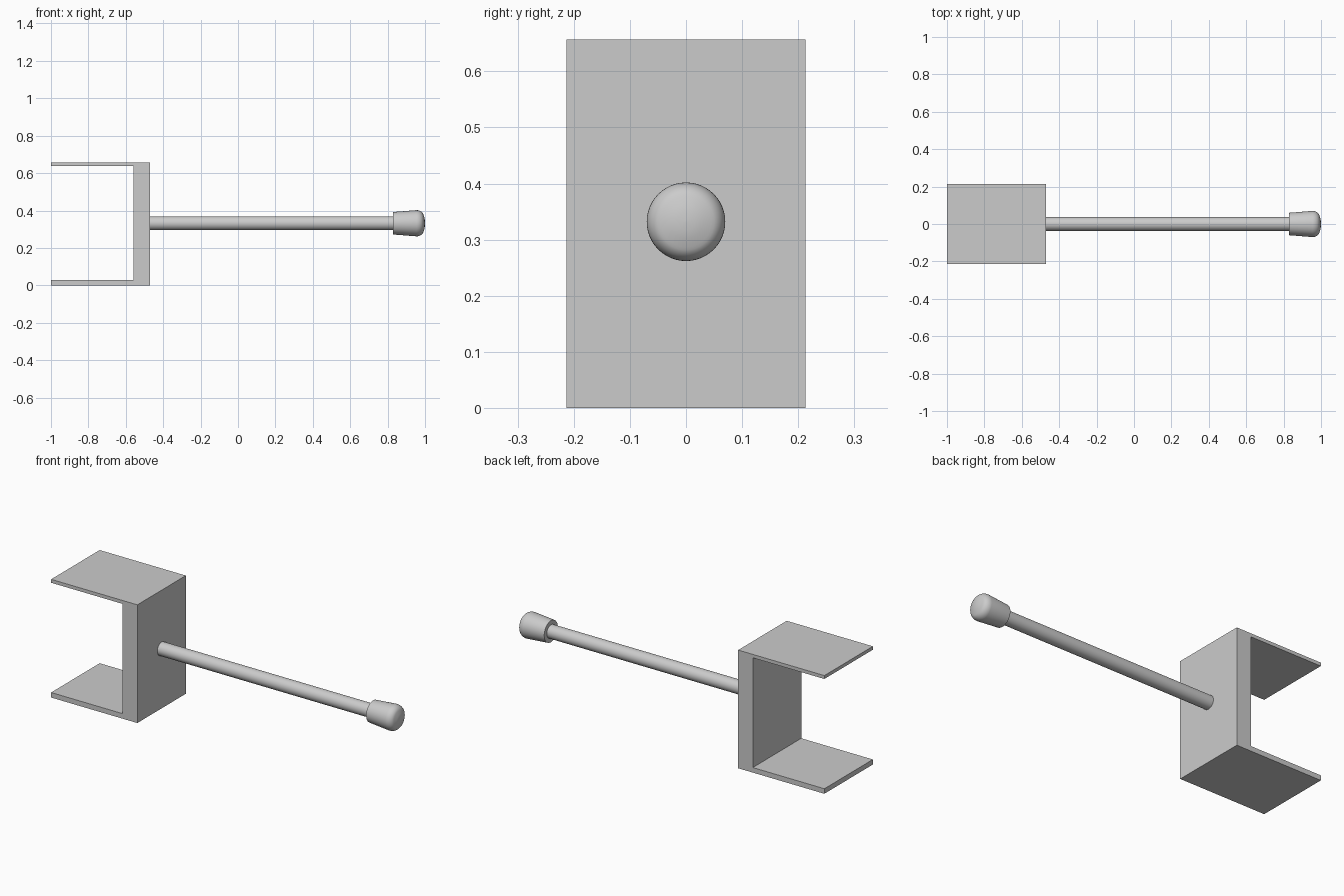
import bpy
import math
from mathutils import Matrix

cube = bpy.data.objects.get("Cube")
if cube:
    bpy.data.objects.remove(cube, do_unlink=True)

AXIS_Z = 0.332
HALF_WIDTH = 0.213

grey = bpy.data.materials.new("plain grey")
grey.use_nodes = True
colour = (0.6, 0.6, 0.6, 1)
grey.diffuse_color = colour
grey.node_tree.nodes["Principled BSDF"].inputs["Base Color"].default_value = colour


def add_object(name, verts, faces):
    mesh = bpy.data.meshes.new(name)
    mesh.from_pydata(verts, [], faces)
    mesh.materials.append(grey)
    obj = bpy.data.objects.new(name, mesh)
    bpy.context.collection.objects.link(obj)
    return obj


def extrude_profile(name, profile, half):
    """Extrude an x-z outline along y."""
    n = len(profile)
    verts = [(x, y, z) for y in (-half, half) for x, z in profile]
    faces = [tuple(range(n)), tuple(reversed(range(n, 2 * n)))]
    faces += [(i, i + n, (i + 1) % n + n, (i + 1) % n) for i in range(n)]
    return add_object(name, verts, faces)


def lathe(name, profile, sides=48):
    """Spin (x, radius) points around the rod axis and cap both ends."""
    verts, faces = [], []
    for x, r in profile:
        for i in range(sides):
            a = math.tau * i / sides
            verts.append((x, r * math.cos(a), AXIS_Z + r * math.sin(a)))
    for k in range(len(profile) - 1):
        for i in range(sides):
            j = (i + 1) % sides
            a, b = k * sides, (k + 1) * sides
            faces.append((a + i, b + i, b + j, a + j))
    faces.append(tuple(range(sides)))
    last = (len(profile) - 1) * sides
    faces.append(tuple(reversed(range(last, last + sides))))
    obj = add_object(name, verts, faces)
    # Outward normals, then smooth sides with sharp rims
    obj.data.flip_normals()
    bpy.ops.object.select_all(action="DESELECT")
    obj.select_set(True)
    bpy.context.view_layer.objects.active = obj
    bpy.ops.object.shade_smooth_by_angle(angle=math.radians(35))
    return obj


# C-shaped bracket: thick wall with two thin flanges, open toward -x
extrude_profile("bracket", [
    (-1, 0), (-0.47, 0), (-0.47, 0.657), (-1, 0.657),
    (-1, 0.638), (-0.56, 0.638), (-0.56, 0.028), (-1, 0.028),
], HALF_WIDTH)

# Straight rod, seated in the wall and the knob
lathe("rod", [(-0.48, 0.037), (0.85, 0.037)])

# Flared knob with a rounded outer rim and slightly domed end
knob = [(0.83, 0.06), (0.955, 0.07)]
for step in range(1, 9):
    a = math.radians(80) * step / 8
    knob.append((0.955 + 0.037 * math.sin(a), 0.04 + 0.03 * math.cos(a)))
knob += [(0.997, 0.03), (0.999, 0.015), (1.0, 0.003)]
lathe("knob", knob)
